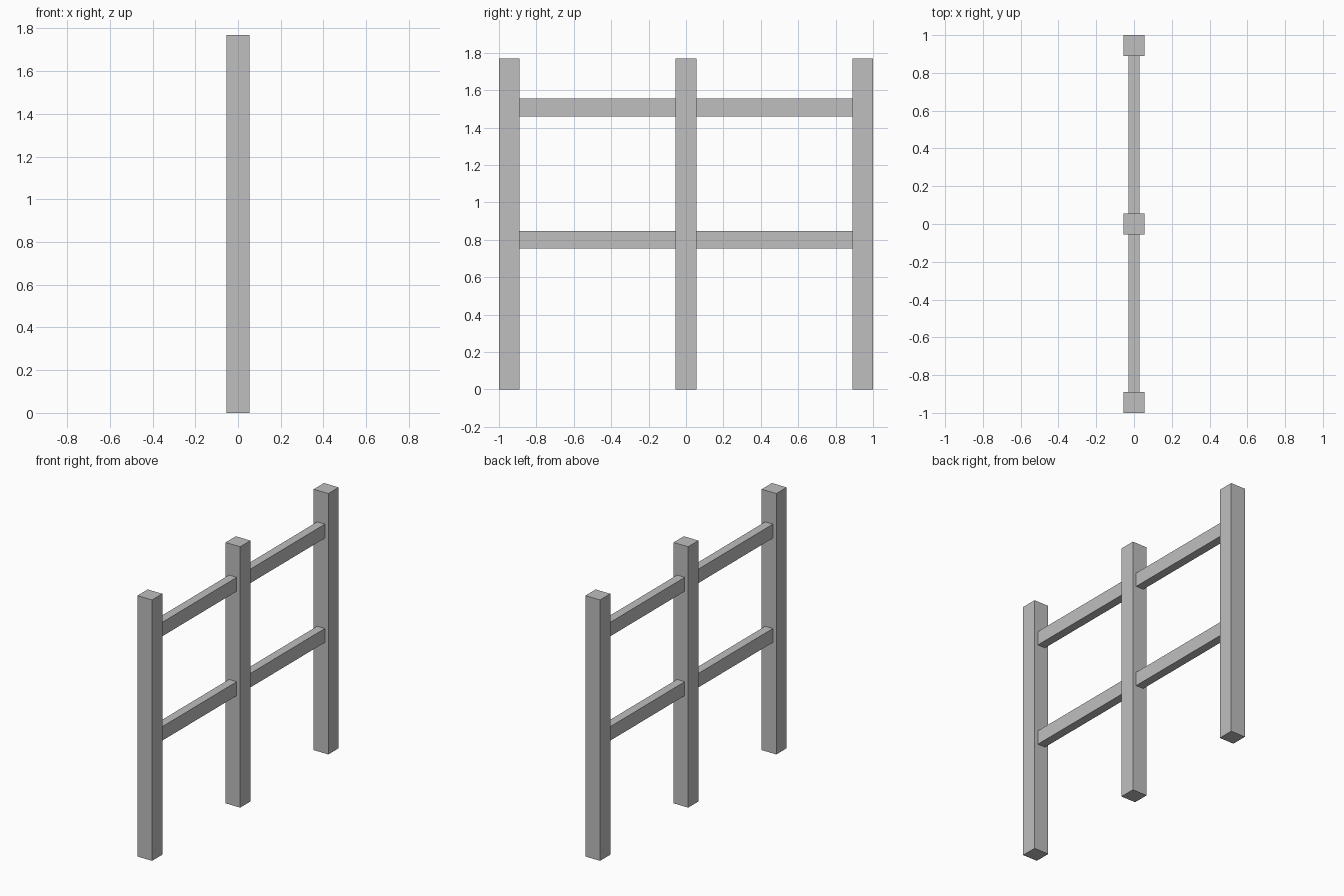
import bpy

# Remove the default cube
cube = bpy.data.objects.get("Cube")
if cube:
    bpy.data.objects.remove(cube, do_unlink=True)

# Single grey colour
grey = bpy.data.materials.new("plain_grey")
grey.use_nodes = True
grey.diffuse_color = (0.52, 0.52, 0.52, 1)
grey.node_tree.nodes["Principled BSDF"].inputs["Base Color"].default_value = grey.diffuse_color


def box(name, center, size):
    bpy.ops.mesh.primitive_cube_add(size=1, location=center)
    obj = bpy.context.object
    obj.name = name
    obj.scale = size
    bpy.ops.object.transform_apply(location=False, rotation=False, scale=True)
    obj.data.materials.append(grey)


POST = 0.11
HEIGHT = 1.77
SPACING = 1 - POST / 2
RAIL_WIDTH = 0.058
RAIL_HEIGHT = 0.095

# Three upright posts
for name, side in (("front", -1), ("middle", 0), ("back", 1)):
    box(name + "_post", (0, side * SPACING, HEIGHT / 2), (POST, POST, HEIGHT))

# Two rails in each bay, fitted between the post faces
for level, z in (("lower", 0.80), ("upper", 1.508)):
    for bay, side in (("front", -1), ("back", 1)):
        box(f"{bay}_{level}_rail", (0, side * SPACING / 2, z),
            (RAIL_WIDTH, SPACING - POST, RAIL_HEIGHT))
